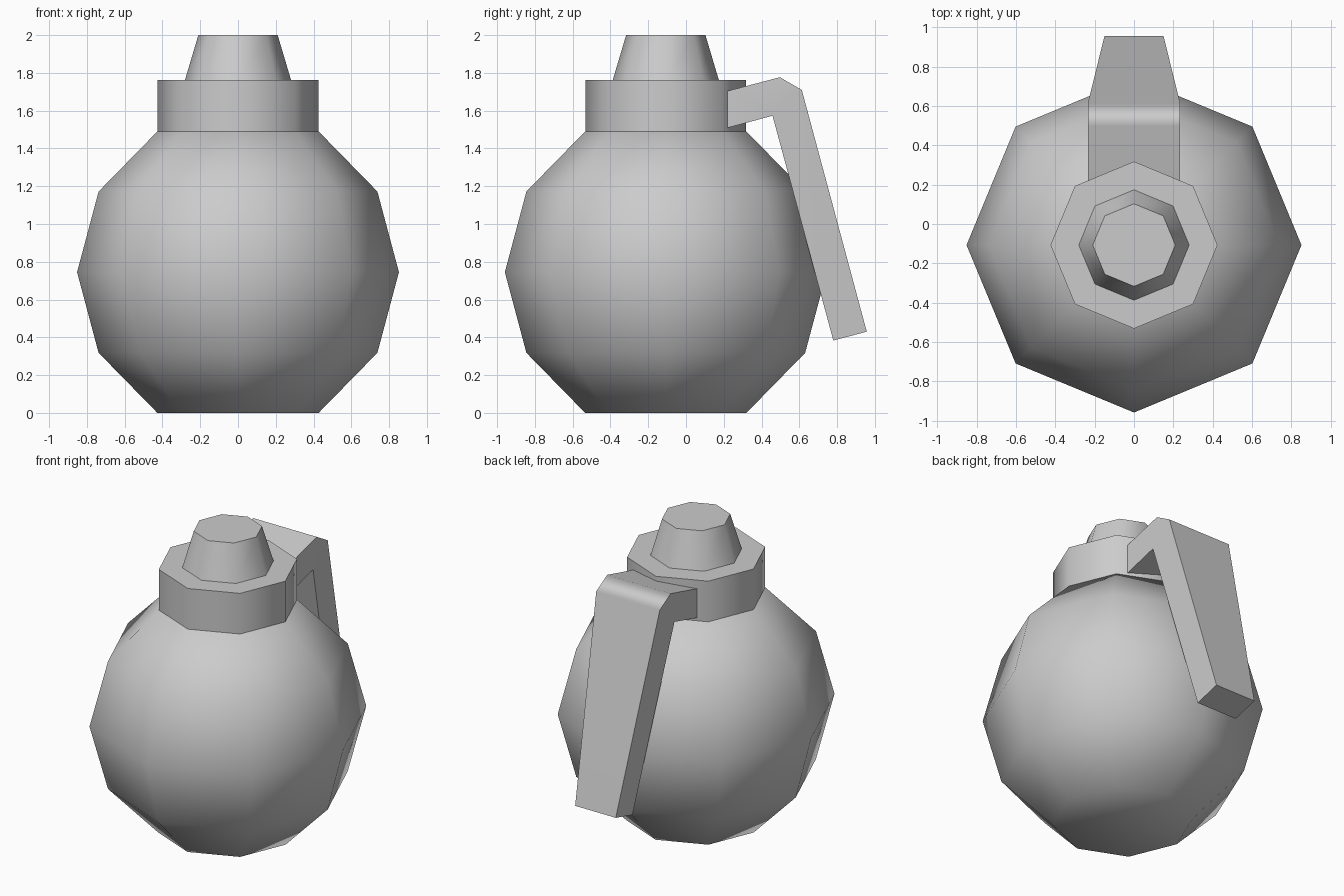
import bpy, bmesh
from math import radians, sin, cos, pi

cube = bpy.data.objects.get("Cube")
if cube:
    bpy.data.objects.remove(cube, do_unlink=True)

SIDES = 8
CENTRE_Y = -0.107

grey = bpy.data.materials.new("plain grey")
grey.use_nodes = True
colour = (0.6, 0.6, 0.6, 1)
grey.diffuse_color = colour
grey.node_tree.nodes["Principled BSDF"].inputs["Base Color"].default_value = colour


def finish(name, bm):
    bmesh.ops.recalc_face_normals(bm, faces=bm.faces)
    mesh = bpy.data.meshes.new(name)
    bm.to_mesh(mesh)
    bm.free()
    mesh.materials.append(grey)
    obj = bpy.data.objects.new(name, mesh)
    bpy.context.collection.objects.link(obj)
    bpy.ops.object.select_all(action="DESELECT")
    obj.select_set(True)
    bpy.context.view_layer.objects.active = obj
    bpy.ops.object.shade_smooth_by_angle(angle=radians(50))
    return obj


def lathe(name, profile):
    """Turn (radius, height) pairs into a closed eight-sided solid."""
    bm = bmesh.new()
    rings = [[bm.verts.new((r * cos(2 * pi * i / SIDES),
                            CENTRE_Y + r * sin(2 * pi * i / SIDES), z))
              for i in range(SIDES)] for r, z in profile]
    for low, high in zip(rings, rings[1:]):
        for i in range(SIDES):
            j = (i + 1) % SIDES
            bm.faces.new((low[i], low[j], high[j], high[i]))
    bm.faces.new(rings[0])
    bm.faces.new(rings[-1])
    return finish(name, bm)


# Round body, collar and tapered cap
lathe("body", [(0.427, 0), (0.738, 0.318), (0.852, 0.745),
               (0.738, 1.172), (0.427, 1.49)])
lathe("collar", [(0.425, 1.488), (0.425, 1.762)])
lathe("cap", [(0.283, 1.755), (0.21, 2.0)])

# Bent lever: (y, z, half width) around the side outline
outline = [(0.215, 1.703, 0.235), (0.497, 1.777, 0.235), (0.613, 1.71, 0.235),
           (0.957, 0.43, 0.15), (0.78, 0.383, 0.15),
           (0.458, 1.573, 0.235), (0.215, 1.508, 0.235)]
bm = bmesh.new()
left, right = ([bm.verts.new((s * w, y, z)) for y, z, w in outline] for s in (1, -1))
count = len(outline)
for i in range(count):
    j = (i + 1) % count
    bm.faces.new((left[i], left[j], right[j], right[i]))
# Each side is split at the bend into an arm and a handle
for side in (left, right):
    bm.faces.new([side[i] for i in (0, 1, 5, 6)])
    bm.faces.new([side[i] for i in (1, 2, 5)])
    bm.faces.new([side[i] for i in (2, 3, 4, 5)])
lever = finish("lever", bm)
weighted = lever.modifiers.new("flat_panels", "WEIGHTED_NORMAL")
weighted.weight = 80
weighted.keep_sharp = True
